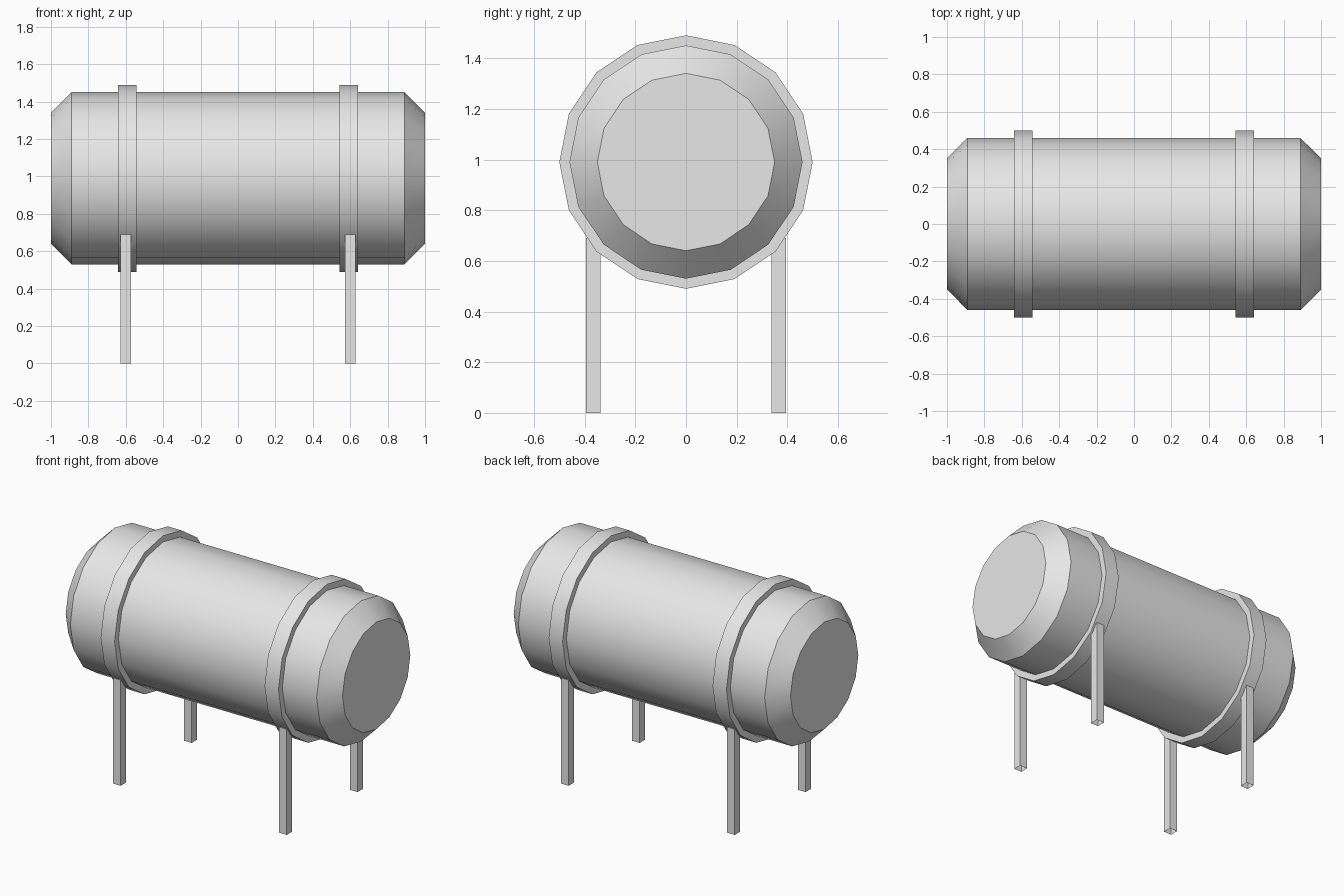
import bpy, bmesh, math

if "Cube" in bpy.data.objects:
    bpy.data.objects.remove(bpy.data.objects["Cube"])

SIDES = 16
AXIS_Z = 0.99

grey = bpy.data.materials.new("light_grey")
grey.diffuse_color = (0.8, 0.8, 0.8, 1)
grey.use_nodes = True
grey.node_tree.nodes["Principled BSDF"].inputs["Base Color"].default_value = grey.diffuse_color


def finish(name, bm, smooth):
    bmesh.ops.recalc_face_normals(bm, faces=bm.faces)
    mesh = bpy.data.meshes.new(name)
    bm.to_mesh(mesh)
    bm.free()
    mesh.materials.append(grey)
    obj = bpy.data.objects.new(name, mesh)
    bpy.context.collection.objects.link(obj)
    if smooth:
        bpy.ops.object.select_all(action='DESELECT')
        obj.select_set(True)
        bpy.context.view_layer.objects.active = obj
        bpy.ops.object.shade_smooth_by_angle(angle=math.radians(30))
    return obj


def lathe(name, profile, closed=False):
    """Revolve (x, radius) points about the tank axis."""
    bm = bmesh.new()
    rings = []
    for x, r in profile:
        rings.append([bm.verts.new((x, r * math.sin(a), AXIS_Z + r * math.cos(a)))
                      for a in (2 * math.pi * i / SIDES for i in range(SIDES))])
    pairs = list(zip(rings, rings[1:]))
    if closed:
        pairs.append((rings[-1], rings[0]))
    else:
        bm.faces.new(rings[0])
        bm.faces.new(rings[-1])
    for a, b in pairs:
        for i in range(SIDES):
            j = (i + 1) % SIDES
            bm.faces.new((a[i], a[j], b[j], b[i]))
    return finish(name, bm, True)


def leg(name, x, y, width=0.056, top=0.69):
    bm = bmesh.new()
    bmesh.ops.create_cube(bm, size=1)
    for v in bm.verts:
        v.co = (x + v.co.x * width, y + v.co.y * width, (v.co.z + 0.5) * top)
    bmesh.ops.recalc_face_normals(bm, faces=bm.faces)
    # legs are open underneath
    bottom = [f for f in bm.faces if f.normal.z < -0.5]
    bmesh.ops.delete(bm, geom=bottom, context='FACES')
    return finish(name, bm, False)


# Tank with chamfered ends
lathe("tank", [(-1, 0.35), (-0.89, 0.46), (0.89, 0.46), (1, 0.35)])

# Bands and legs
for side, sx in (("left", -1), ("right", 1)):
    c = sx * 0.592
    lathe(side + "_band", [(c - 0.05, 0.455), (c - 0.05, 0.5),
                           (c + 0.05, 0.5), (c + 0.05, 0.455)], closed=True)
    for depth, sy in (("front", -1), ("back", 1)):
        leg(f"{depth}_{side}_leg", sx * 0.6, sy * 0.366)
